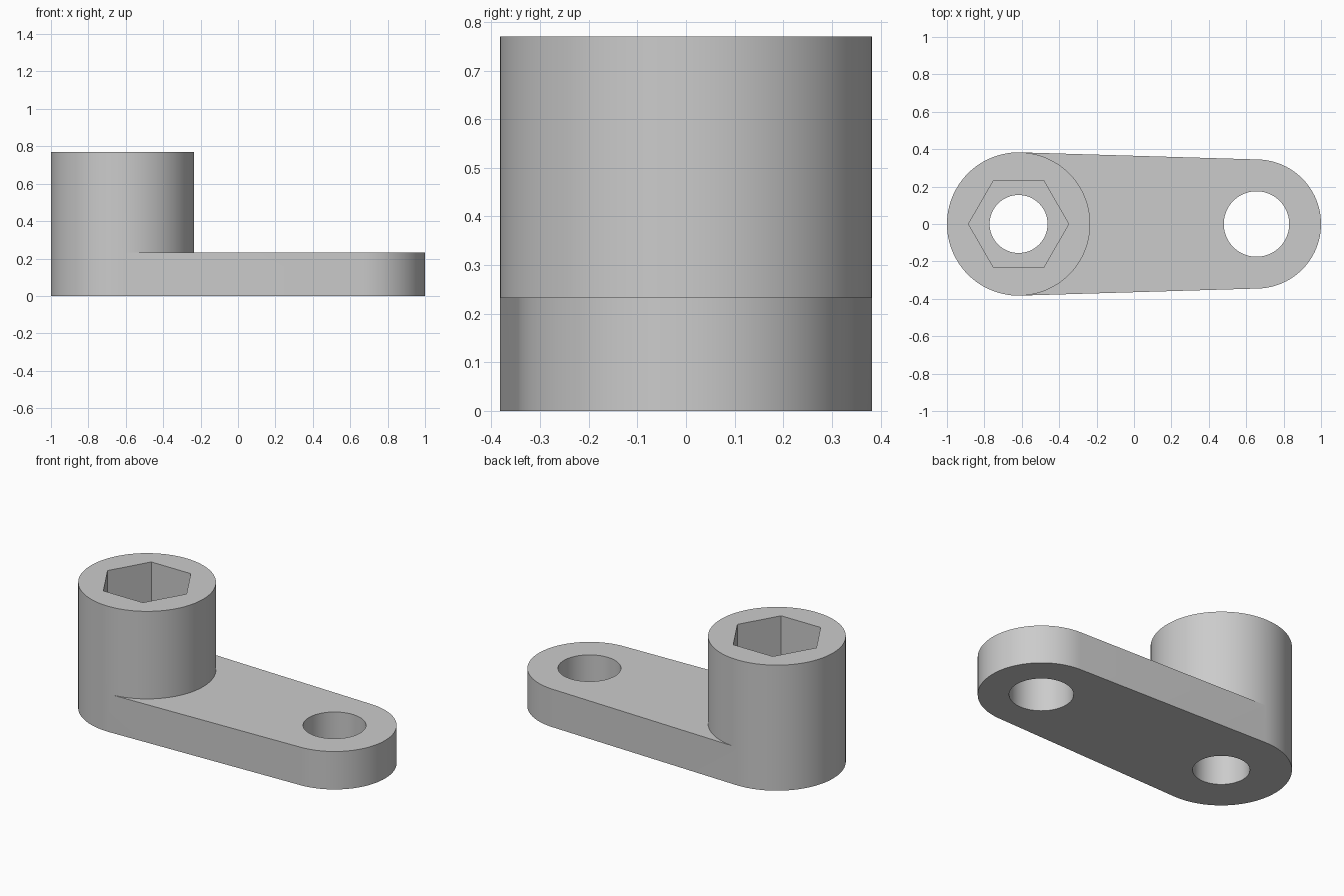
import bpy
import bmesh
from math import acos, cos, sin, pi, radians

cube = bpy.data.objects.get("Cube")
if cube:
    bpy.data.objects.remove(cube)

BOSS_X, BOSS_R = -0.617, 0.383
END_X, END_R = 0.655, 0.345
ARM_Z, TOP_Z = 0.233, 0.77
TANGENT = acos((BOSS_R - END_R) / (END_X - BOSS_X))


def arc(cx, r, start, end, steps):
    """Points along an arc, both ends included."""
    angles = [start + (end - start) * i / steps for i in range(steps + 1)]
    return [(cx + r * cos(a), r * sin(a)) for a in angles]


def ring(cx, r, sides):
    return arc(cx, r, 0, 2 * pi, sides)[:-1]


def wall(bm, loop, z0, z1):
    low = [bm.verts.new((x, y, z0)) for x, y in loop]
    high = [bm.verts.new((x, y, z1)) for x, y in loop]
    for i in range(len(loop)):
        j = (i + 1) % len(loop)
        bm.faces.new((low[i], low[j], high[j], high[i]))


def cap(bm, loops, z):
    """Flat face bounded by an outer loop and any holes."""
    edges = []
    for loop in loops:
        verts = [bm.verts.new((x, y, z)) for x, y in loop]
        edges += [bm.edges.new((verts[i - 1], verts[i])) for i in range(len(verts))]
    bmesh.ops.triangle_fill(bm, use_beauty=True, edges=edges, normal=(0, 0, 1))


# Profiles: tapered arm, round boss, step between them, bores and hex socket
boss_back = arc(BOSS_X, BOSS_R, TANGENT, 2 * pi - TANGENT, 48)
boss_front = arc(BOSS_X, BOSS_R, -TANGENT, TANGENT, 48)
end_arc = arc(END_X, END_R, -TANGENT, TANGENT, 48)
arm_outline = boss_back + end_arc
boss_outline = boss_back + boss_front[1:-1]
step_outline = boss_front + end_arc[::-1]
boss_bore = ring(BOSS_X, 0.155, 64)
end_bore = ring(END_X, 0.175, 64)
hex_socket = ring(BOSS_X, 0.268, 6)

bm = bmesh.new()
# Arm
wall(bm, arm_outline, 0, ARM_Z)
wall(bm, end_bore, 0, ARM_Z)
wall(bm, boss_bore, 0, ARM_Z)
cap(bm, [arm_outline, boss_bore, end_bore], 0)
cap(bm, [step_outline, end_bore], ARM_Z)
# Boss with hexagonal socket and its floor
wall(bm, boss_outline, ARM_Z, TOP_Z)
wall(bm, hex_socket, ARM_Z, TOP_Z)
cap(bm, [boss_outline, hex_socket], TOP_Z)
cap(bm, [hex_socket, boss_bore], ARM_Z)
bmesh.ops.remove_doubles(bm, verts=bm.verts[:], dist=0.0001)
bmesh.ops.recalc_face_normals(bm, faces=bm.faces[:])

mesh = bpy.data.meshes.new("socket_arm")
bm.to_mesh(mesh)
bm.free()
arm = bpy.data.objects.new("socket_arm", mesh)
bpy.context.collection.objects.link(arm)

# Plain grey finish
grey = bpy.data.materials.new("plain_grey")
grey.use_nodes = True
color = (0.6, 0.6, 0.6, 1)
grey.diffuse_color = color
grey.node_tree.nodes["Principled BSDF"].inputs["Base Color"].default_value = color
mesh.materials.append(grey)

bpy.ops.object.select_all(action="DESELECT")
arm.select_set(True)
bpy.context.view_layer.objects.active = arm
bpy.ops.object.shade_smooth_by_angle(angle=radians(30))
